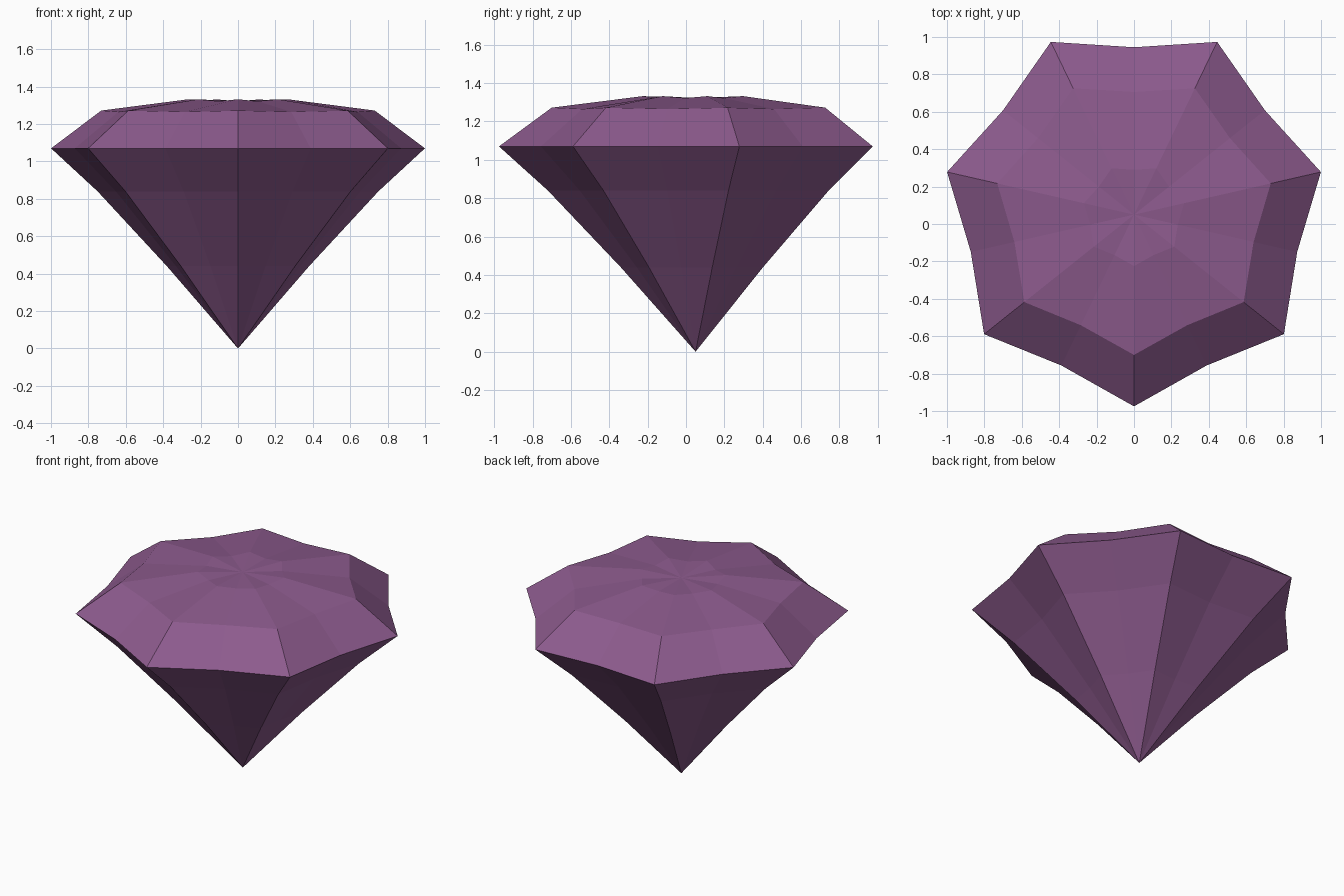
import bpy
import bmesh
from math import cos, sin, pi

default = bpy.data.objects.get("Cube")
if default:
    bpy.data.objects.remove(default, do_unlink=True)

SIDES = 7
CENTRE_Y = 0.05

# One flat purple for the whole stone
purple = bpy.data.materials.new("gem_purple")
purple.use_nodes = True
colour = (0.265, 0.104, 0.268, 1)
purple.diffuse_color = colour
purple.node_tree.nodes["Principled BSDF"].inputs["Base Color"].default_value = colour

# Each ring: corner radius, corner height, valley radius, valley height
rings = [
    (0.39, 0.44, 0.34, 0.44),     # lower pavilion
    (0.77, 0.84, 0.67, 0.84),     # upper pavilion
    (1.025, 1.07, 0.895, 1.07),   # girdle
    (0.75, 1.272, 0.656, 1.265),  # crown shoulder
    (0.275, 1.332, 0.24, 1.322),  # table edge
]

bm = bmesh.new()


def star_ring(corner_r, corner_z, valley_r, valley_z):
    """Alternate corners and valleys, with the first corner facing the front."""
    verts = []
    for i in range(SIDES * 2):
        r, z = (valley_r, valley_z) if i % 2 else (corner_r, corner_z)
        a = -pi / 2 + i * pi / SIDES
        verts.append(bm.verts.new((r * cos(a), CENTRE_Y + r * sin(a), z)))
    return verts


loops = [star_ring(*ring) for ring in rings]
tip = bm.verts.new((0, CENTRE_Y, 0))
table = bm.verts.new((0, CENTRE_Y, 1.322))

# Facets between rings, then the pointed base and the table
for i in range(SIDES * 2):
    j = (i + 1) % (SIDES * 2)
    for low, high in zip(loops, loops[1:]):
        bm.faces.new((low[i], low[j], high[j], high[i]))
    bm.faces.new((tip, loops[0][j], loops[0][i]))
    bm.faces.new((table, loops[-1][i], loops[-1][j]))

bmesh.ops.recalc_face_normals(bm, faces=bm.faces)
mesh = bpy.data.meshes.new("cut_gem")
bm.to_mesh(mesh)
bm.free()
mesh.materials.append(purple)
gem = bpy.data.objects.new("cut_gem", mesh)
bpy.context.collection.objects.link(gem)
